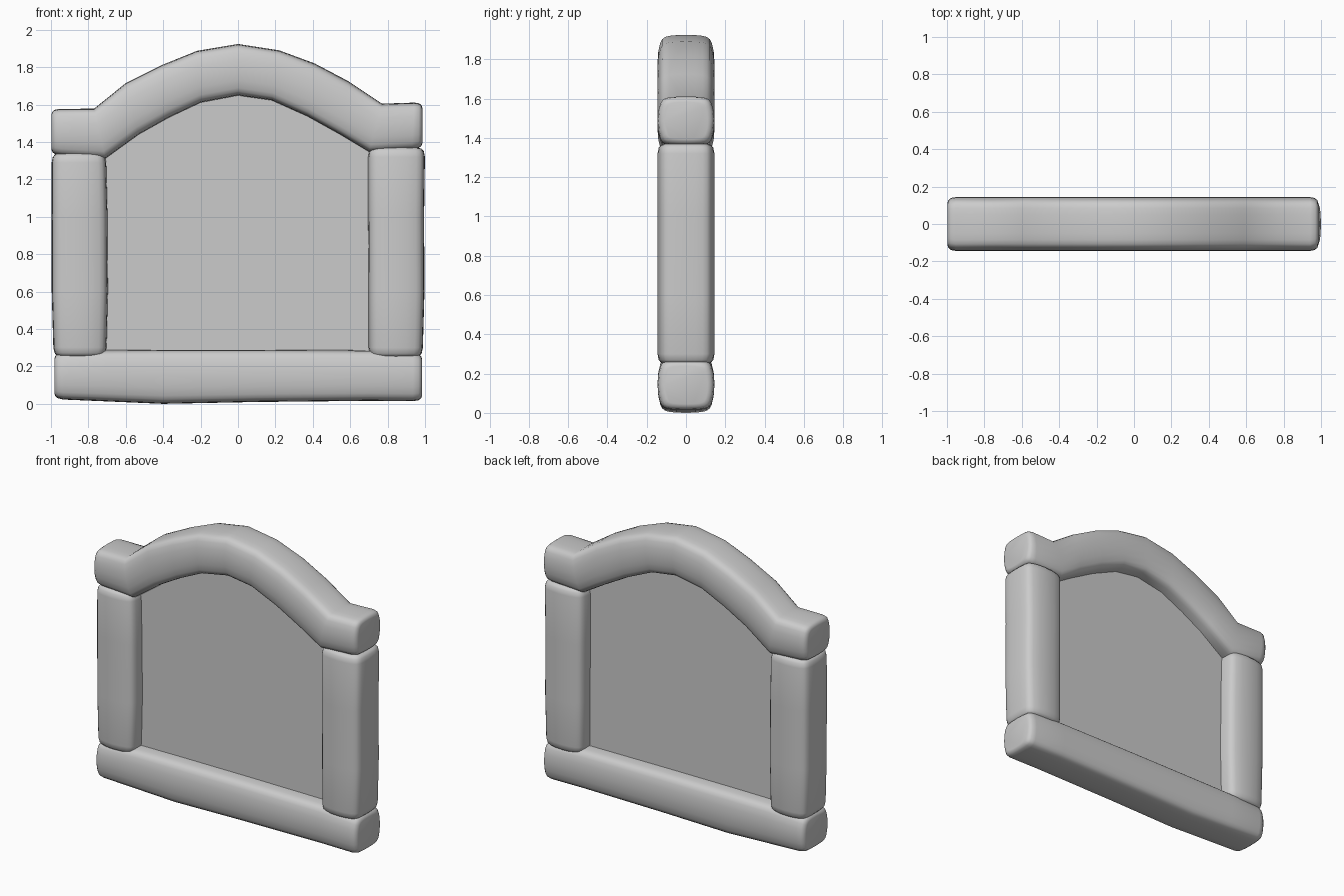
import bpy, bmesh, math
from mathutils import Vector

cube = bpy.data.objects.get("Cube")
if cube:
    bpy.data.objects.remove(cube, do_unlink=True)

grey = bpy.data.materials.new("plain grey")
grey.use_nodes = True
grey.diffuse_color = (0.6, 0.6, 0.6, 1)
grey.node_tree.nodes["Principled BSDF"].inputs["Base Color"].default_value = (0.6, 0.6, 0.6, 1)

PANE_HALF = 0.034
# Quarter of the crowned beam section: (across, depth), mirrored to a full ring
QUARTER = [(1, 0), (0.99, 0.05), (0.965, 0.085), (0.92, 0.107), (0.84, 0.121),
           (0.7, 0.131), (0.4, 0.141), (0, 0.145)]
half = QUARTER + [(-u, y) for u, y in QUARTER[-2::-1]]
SECTION = half + [(u, -y) for u, y in half[-2:0:-1]]
# Rounded beam ends: (distance from end, section scale)
END = [(0, 0.76), (0.006, 0.88), (0.02, 0.96), (0.05, 1)]


def add_object(name, bm):
    bmesh.ops.recalc_face_normals(bm, faces=bm.faces)
    mesh = bpy.data.meshes.new(name)
    bm.to_mesh(mesh)
    bm.free()
    mesh.materials.append(grey)
    obj = bpy.data.objects.new(name, mesh)
    bpy.context.collection.objects.link(obj)
    bpy.ops.object.select_all(action='DESELECT')
    obj.select_set(True)
    bpy.context.view_layer.objects.active = obj
    bpy.ops.object.shade_smooth_by_angle(angle=math.radians(60))


def beam(name, stations):
    """Loft the section through (outer, inner) point pairs in the xz plane."""
    pairs = [(Vector(a), Vector(b)) for a, b in stations]

    def end_rings(first, second):
        length = ((second[0] + second[1]) - (first[0] + first[1])).length / 2
        return [(first[0].lerp(second[0], d / length),
                 first[1].lerp(second[1], d / length), s) for d, s in END]

    rings = end_rings(pairs[0], pairs[1])
    rings += [(a, b, 1) for a, b in pairs[1:-1]]
    rings += end_rings(pairs[-1], pairs[-2])[::-1]
    bm = bmesh.new()
    loops = []
    for outer, inner, scale in rings:
        mid, arm = (outer + inner) / 2, (outer - inner) / 2 * scale
        loops.append([bm.verts.new((mid.x + arm.x * u, y * scale, mid.y + arm.y * u))
                      for u, y in SECTION])
    n = len(SECTION)
    for a, b in zip(loops, loops[1:]):
        for i in range(n):
            bm.faces.new((a[i], a[(i + 1) % n], b[(i + 1) % n], b[i]))
    bm.faces.new(loops[0])
    bm.faces.new(loops[-1])
    add_object(name, bm)


# Sill with a slightly sagging underside
sill = [(-0.982, 0.025, 0.272), (-0.7, 0.013, 0.288), (-0.4, 0.0, 0.29),
        (0.1, 0.01, 0.29), (0.7, 0.016, 0.287), (0.985, 0.014, 0.27)]
beam("sill", [((x, top), (x, low)) for x, low, top in sill])

# Side posts: (height, outer x, inner x)
left = [(0.25, 0.987, 0.698), (0.6, 0.997, 0.697), (1.0, 0.995, 0.695), (1.37, 1.0, 0.695)]
right = [(0.252, -0.986, -0.703), (0.6, -0.996, -0.695), (1.0, -0.997, -0.697), (1.34, -0.996, -0.705)]
for name, post in (("left_post", left), ("right_post", right)):
    beam(name, [((a, z), (b, z)) for z, a, b in post])

# Arched head with a short flat block at each end
outer = [(-0.998, 1.577), (-0.77, 1.578), (-0.6, 1.715), (-0.41, 1.81), (-0.22, 1.887), (0, 1.924),
         (0.22, 1.89), (0.41, 1.82), (0.59, 1.725), (0.77, 1.605), (0.986, 1.612)]
inner = [(-0.998, 1.33), (-0.71, 1.31), (-0.53, 1.44), (-0.37, 1.53), (-0.2, 1.61), (0, 1.648),
         (0.18, 1.622), (0.37, 1.537), (0.55, 1.437), (0.70, 1.347), (0.986, 1.363)]
beam("arched_head", list(zip(outer, inner)))

# Solid pane, tucked into the frame all round
bm = bmesh.new()
rim = [(-0.78, 0.2)] + [tuple(Vector(a).lerp(Vector(b), 0.6))
                        for a, b in list(zip(outer, inner))[1:-1]] + [(0.78, 0.2)]
front, back = ([bm.verts.new((x, y, z)) for x, z in rim] for y in (-PANE_HALF, PANE_HALF))
bm.faces.new(front)
bm.faces.new(back)
for i in range(len(rim)):
    j = (i + 1) % len(rim)
    bm.faces.new((front[i], front[j], back[j], back[i]))
add_object("pane", bm)
